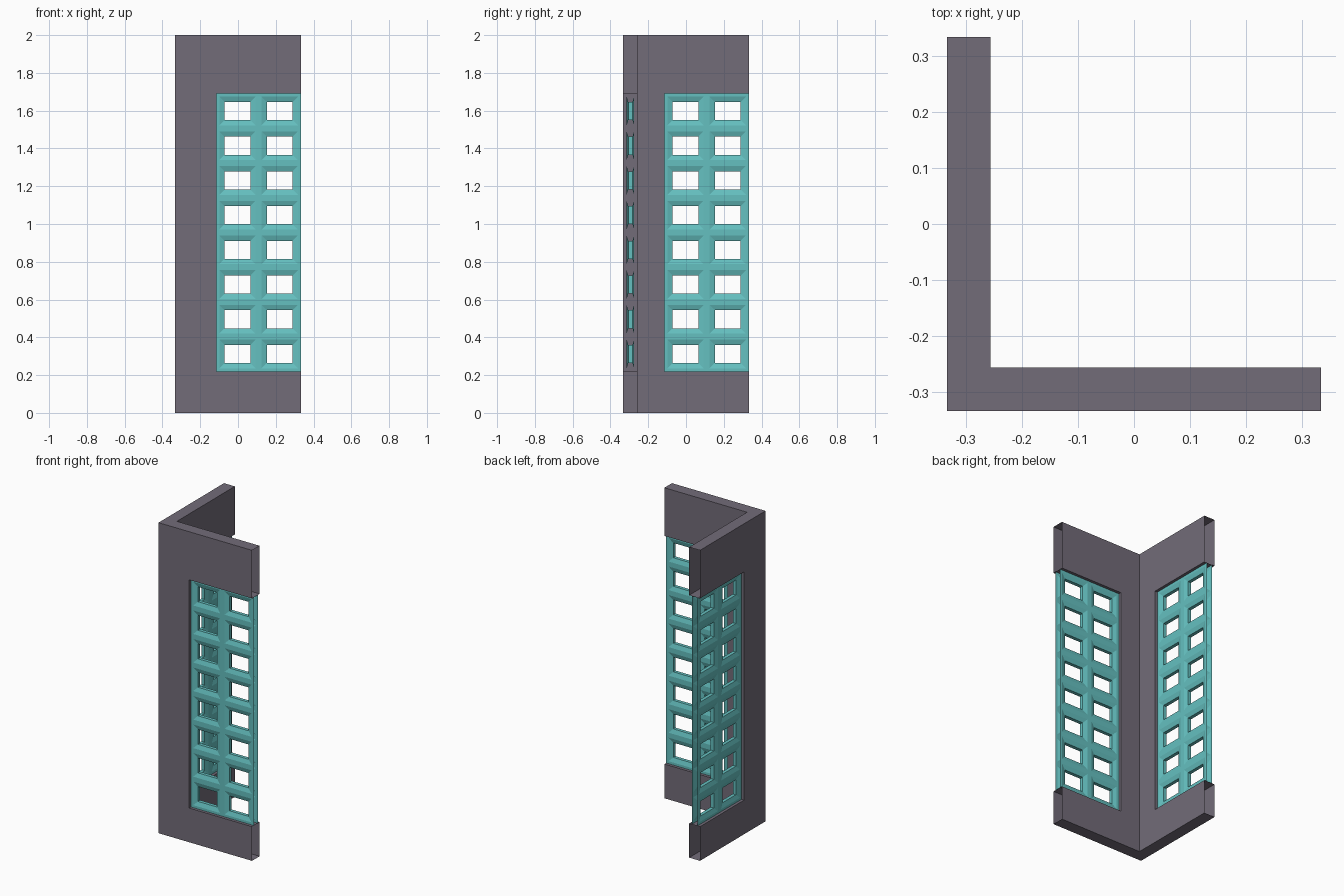
import bpy, bmesh

if "Cube" in bpy.data.objects:
    bpy.data.objects.remove(bpy.data.objects["Cube"])

E = 0.333                      # outer half extent
INNER = -0.256                 # inner wall plane
JAMB, SILL, HEAD, TOP = -0.115, 0.22, 1.69, 2.0
MID = (-E + INNER) / 2         # centre plane of the wall thickness
COLS, ROWS = 2, 8


def material(name, color):
    m = bpy.data.materials.new(name)
    m.diffuse_color = (*color, 1)
    m.use_nodes = True
    m.node_tree.nodes["Principled BSDF"].inputs["Base Color"].default_value = m.diffuse_color
    return m


def place(along, depth, z, swap):
    """Front arm runs along x; the left arm is its diagonal mirror."""
    return (depth, along, z) if swap else (along, depth, z)


def finish(bm, name, mat):
    bmesh.ops.remove_doubles(bm, verts=bm.verts, dist=0.0005)
    bmesh.ops.recalc_face_normals(bm, faces=bm.faces)
    me = bpy.data.meshes.new(name)
    bm.to_mesh(me)
    bm.free()
    me.materials.append(mat)
    ob = bpy.data.objects.new(name, me)
    bpy.context.collection.objects.link(ob)


def bridge(bm, a, b, skip=()):
    n = len(a)
    for i in range(n):
        if i not in skip:
            k = (i + 1) % n
            bm.faces.new((a[i], a[k], b[k], b[i]))


# Corner wall: C-shaped outlines on outer and inner planes, mitred, open at the ends
def add_wall_arm(bm, swap):
    loops = []
    for depth in (-E, INNER):
        pts = [(depth, 0), (E, 0), (E, SILL), (JAMB, SILL),
               (JAMB, HEAD), (E, HEAD), (E, TOP), (depth, TOP)]
        vs = [bm.verts.new(place(a, depth, z, swap)) for a, z in pts]
        # header, post and base panels
        bm.faces.new((vs[7], vs[0], vs[3], vs[4]))
        bm.faces.new(vs[0:4])
        bm.faces.new(vs[4:8])
        loops.append(vs)
    bridge(bm, *loops, skip=(1, 5, 7))


# Lattice: each cell is a flat border, a bevel and a rectangular hole, on both sides
def add_lattice(bm, swap):
    w, h = (E - JAMB) / COLS, (HEAD - SILL) / ROWS
    for c in range(COLS):
        for r in range(ROWS):
            a0, z0 = JAMB + c * w, SILL + r * h
            rims = []
            for side in (-1, 1):
                rings = []
                for inset, d in ((0, 0.020), (0.016, 0.020), (0.044, 0.011)):
                    corners = [(a0 + inset, z0 + inset), (a0 + w - inset, z0 + inset),
                               (a0 + w - inset, z0 + h - inset), (a0 + inset, z0 + h - inset)]
                    rings.append([bm.verts.new(place(a, MID + side * d, z, swap))
                                  for a, z in corners])
                bridge(bm, rings[0], rings[1])
                bridge(bm, rings[1], rings[2])
                rims.append(rings[2])
            bridge(bm, *rims)


wall_mat = material("wall_grey", (0.17, 0.15, 0.19))
teal_mat = material("lattice_teal", (0.13, 0.53, 0.53))

wall = bmesh.new()
for swap in (False, True):
    add_wall_arm(wall, swap)
finish(wall, "corner_wall", wall_mat)

for swap, name in ((False, "front_window_lattice"), (True, "left_window_lattice")):
    lattice = bmesh.new()
    add_lattice(lattice, swap)
    finish(lattice, name, teal_mat)
